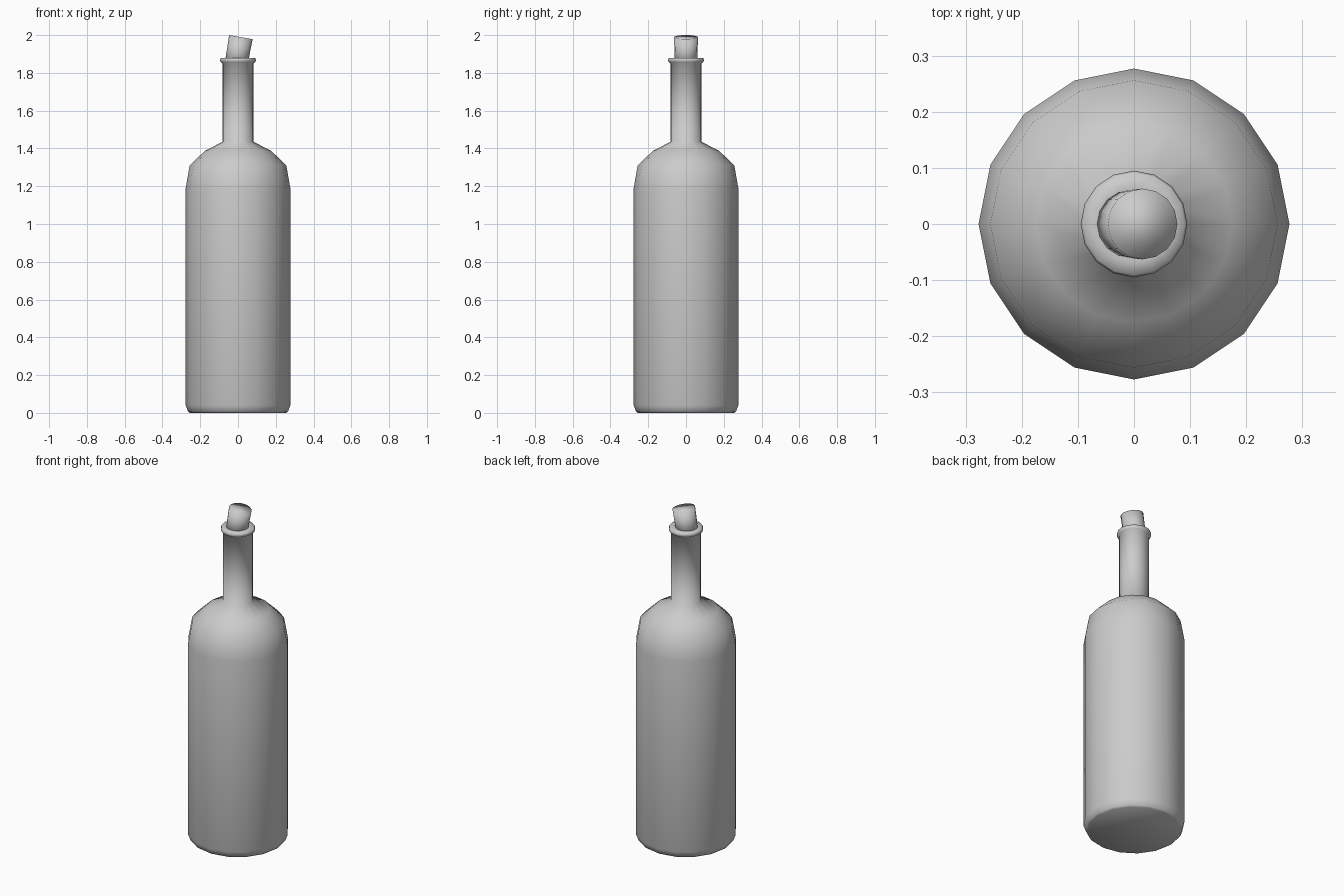
import bpy, bmesh, math
from mathutils import Matrix

if "Cube" in bpy.data.objects:
    bpy.data.objects.remove(bpy.data.objects["Cube"])

SIDES = 16


def lathe(name, profile, matrix=Matrix()):
    """Revolve (radius, z) points about z and cap both ends."""
    bm = bmesh.new()
    rings = []
    for r, z in profile:
        rings.append([bm.verts.new((r * math.cos(2 * math.pi * i / SIDES),
                                    r * math.sin(2 * math.pi * i / SIDES), z))
                      for i in range(SIDES)])
    for a, b in zip(rings, rings[1:]):
        for i in range(SIDES):
            j = (i + 1) % SIDES
            bm.faces.new((a[i], a[j], b[j], b[i]))
    bm.faces.new(rings[0][::-1])
    bm.faces.new(rings[-1])
    bm.transform(matrix)
    for f in bm.faces:
        f.smooth = True
    me = bpy.data.meshes.new(name)
    bm.to_mesh(me)
    bm.free()
    ob = bpy.data.objects.new(name, me)
    bpy.context.collection.objects.link(ob)
    return ob


# Bottle: base, body, shoulder, neck and lip
lathe("bottle", [
    (0.255, 0.0), (0.265, 0.008), (0.277, 0.04), (0.277, 1.19),
    (0.256, 1.31), (0.175, 1.388), (0.082, 1.435), (0.082, 1.85),
    (0.092, 1.857), (0.095, 1.868), (0.091, 1.88), (0.066, 1.88),
])

# Tilted cork, pushed into the mouth
tilt = Matrix.Translation((-0.004, 0, 1.88)) @ Matrix.Rotation(math.radians(10), 4, 'Y')
lathe("cork", [(0.060, -0.05), (0.063, 0.111)], tilt)
